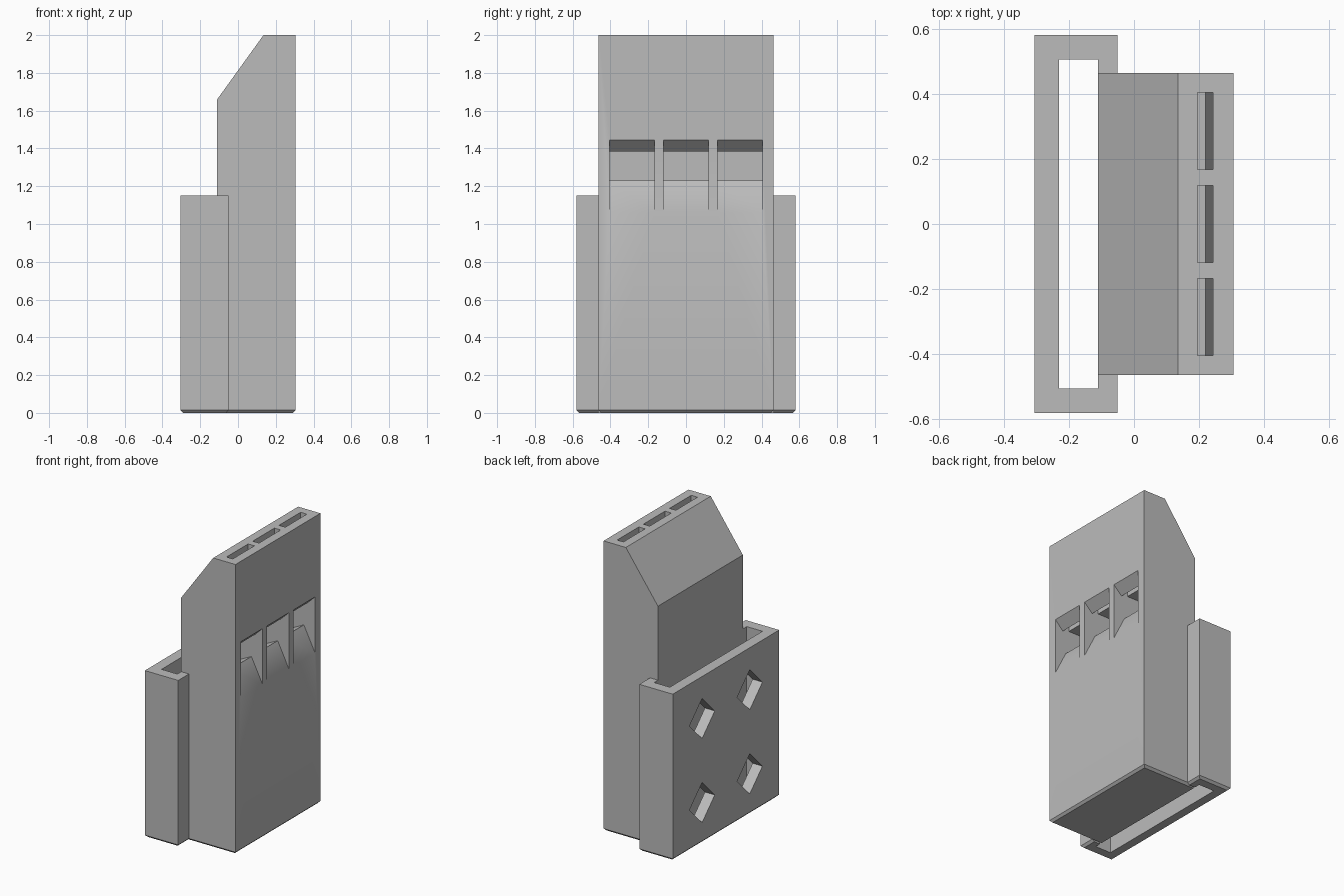
import bpy, bmesh, math
from mathutils import Vector

if "Cube" in bpy.data.objects:
    bpy.data.objects.remove(bpy.data.objects["Cube"], do_unlink=True)

grey = bpy.data.materials.new("plain_grey")
grey.use_nodes = True
colour = (0.5, 0.5, 0.5, 1)
grey.diffuse_color = colour
grey.node_tree.nodes["Principled BSDF"].inputs["Base Color"].default_value = colour


def prism(name, profile, axis, start, end, chamfer=None):
    """Extrude a 2D profile along y (profile is x, z) or z (profile is x, y)."""
    bm = bmesh.new()
    if axis == "y":
        points = [Vector((a, start, b)) for a, b in profile]
        shift = Vector((0, end - start, 0))
    else:
        points = [Vector((a, b, start)) for a, b in profile]
        shift = Vector((0, 0, end - start))
    face = bm.faces.new([bm.verts.new(p) for p in points])
    moved = bmesh.ops.extrude_face_region(bm, geom=[face])["geom"]
    bmesh.ops.translate(bm, vec=shift, verts=[v for v in moved if isinstance(v, bmesh.types.BMVert)])
    bmesh.ops.recalc_face_normals(bm, faces=bm.faces)
    if chamfer:
        edges = [e for e in bm.edges if all(abs(v.co.z) < 1e-5 for v in e.verts)
                 and chamfer((e.verts[0].co + e.verts[1].co) / 2)]
        bmesh.ops.bevel(bm, geom=edges, offset=0.015, segments=1, affect="EDGES")
    mesh = bpy.data.meshes.new(name)
    bm.to_mesh(mesh)
    bm.free()
    mesh.materials.append(grey)
    obj = bpy.data.objects.new(name, mesh)
    bpy.context.collection.objects.link(obj)
    return obj


def cut(target, cutter):
    """Subtract the cutter, then delete it."""
    mod = target.modifiers.new("cut", "BOOLEAN")
    mod.operation = "DIFFERENCE"
    mod.solver = "EXACT"
    mod.object = cutter
    cutter.hide_render = True
    bpy.context.view_layer.objects.active = target
    bpy.ops.object.modifier_apply(modifier=mod.name)
    bpy.data.objects.remove(cutter, do_unlink=True)


# Main body with a sloped shoulder
BACK, FRONT, HALF = -0.11, 0.305, 0.463
body = prism("body", [(BACK, 0), (FRONT, 0), (FRONT, 2), (0.135, 2), (BACK, 1.66)],
             "y", -HALF, HALF, lambda m: m.x > BACK + 0.01)

# Three channels: top slot, inner pocket, and window with a ramp and lip
channel = [(0.195, 2.1), (0.195, 1.4), (0.08, 1.4), (0.08, 1.16), (0.22, 1.23),
           (FRONT, 1.06), (0.4, 0.87), (0.4, 1.545), (FRONT, 1.445), (0.243, 1.385), (0.243, 2.1)]
for y in (-0.286, 0, 0.286):
    cut(body, prism("channel_cutter", channel, "y", y - 0.118, y + 0.118))

# Sleeve wrapped around the flat side of the body
half = [(-0.23, 0.505), (BACK, 0.505), (BACK, HALF), (-0.05, HALF), (-0.05, 0.58), (-0.305, 0.58)]
outline = half + [(x, -y) for x, y in reversed(half)]
sleeve = prism("sleeve", outline, "z", 0, 1.15,
               lambda m: m.x < -0.3 or abs(m.y) > 0.57 or m.x > -0.06)

# Four diamond holes in the sleeve wall
for y in (-0.26, 0.26):
    for z in (0.28, 0.86):
        r = 0.138
        diamond = prism("diamond_cutter", [(-r, z), (0, z - r), (r, z), (0, z + r)], "y", -0.1, 0.1)
        diamond.rotation_euler.z = math.pi / 2
        diamond.location = (-0.27, y, 0)
        for v in diamond.data.vertices:
            v.co.y *= 0.6
        bpy.context.view_layer.update()
        cut(sleeve, diamond)

# Smooth shading with sharp edges kept
bpy.ops.object.select_all(action="DESELECT")
for obj in (body, sleeve):
    obj.select_set(True)
bpy.context.view_layer.objects.active = body
bpy.ops.object.shade_smooth_by_angle(angle=math.radians(30))
